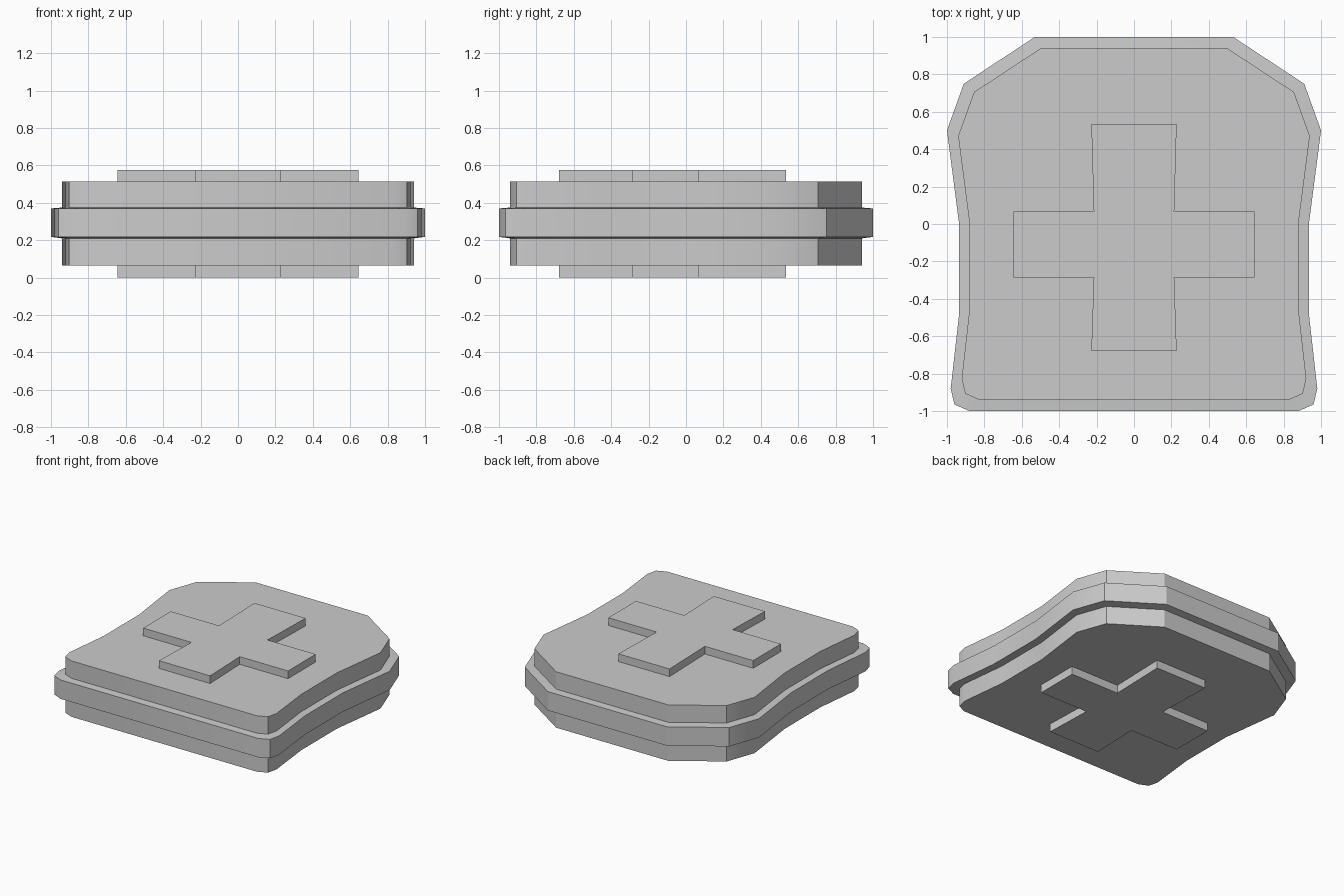
import bpy, bmesh, math

if "Cube" in bpy.data.objects:
    bpy.data.objects.remove(bpy.data.objects["Cube"])


def mirrored(half):
    # right half runs from back to front; the left half returns
    return half + [(-x, y) for x, y in reversed(half)]


def stack(name, outline, levels):
    # stacked scaled copies of an outline, bridged and capped
    bm = bmesh.new()
    rings = [[bm.verts.new((x * s, y * s, z)) for x, y in outline] for s, z in levels]
    n = len(outline)
    for a, b in zip(rings, rings[1:]):
        for i in range(n):
            j = (i + 1) % n
            bm.faces.new((a[i], a[j], b[j], b[i]))
    bm.faces.new(rings[0])
    bm.faces.new(rings[-1])
    bmesh.ops.recalc_face_normals(bm, faces=bm.faces[:])
    me = bpy.data.meshes.new(name)
    bm.to_mesh(me)
    bm.free()
    ob = bpy.data.objects.new(name, me)
    bpy.context.collection.objects.link(ob)
    bpy.ops.object.select_all(action='DESELECT')
    ob.select_set(True)
    bpy.context.view_layer.objects.active = ob
    bpy.ops.object.shade_smooth_by_angle(angle=math.radians(28))
    return ob


# padded body with a wider middle band
body_outline = mirrored([(0.53, 1.0), (0.91, 0.75), (1.0, 0.5), (0.935, 0.0),
                         (0.935, -0.48), (0.98, -0.88), (0.96, -0.965), (0.88, -1.0)])
stack("body", body_outline, [(0.94, 0.065), (0.94, 0.21), (1, 0.218),
                             (1, 0.37), (0.94, 0.375), (0.94, 0.515)])

# raised crosses on the top and bottom faces
cross_outline = mirrored([(0.228, 0.535), (0.215, 0.067), (0.645, 0.067),
                          (0.645, -0.285), (0.215, -0.285), (0.228, -0.68)])
stack("top_cross", cross_outline, [(1, 0.515), (1, 0.577)])
stack("bottom_cross", cross_outline, [(1, 0.0), (1, 0.065)])
